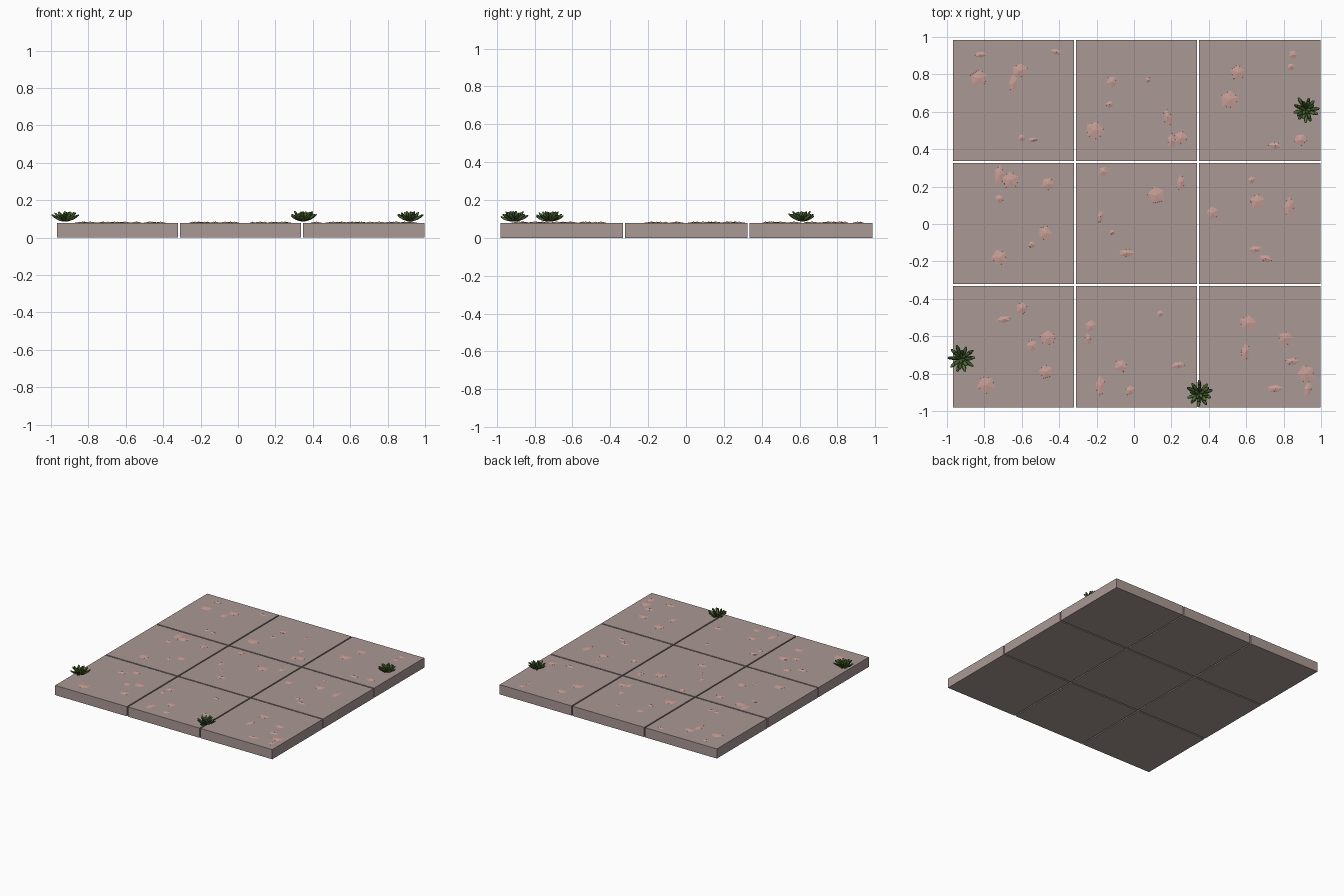
import bpy, bmesh, math, random
from mathutils import Matrix, Vector

if "Cube" in bpy.data.objects:
    bpy.data.objects.remove(bpy.data.objects["Cube"])

random.seed(4)
TOP = 0.079


def material(name, rgb):
    m = bpy.data.materials.new(name)
    m.diffuse_color = (*rgb, 1)
    m.use_nodes = True
    m.node_tree.nodes["Principled BSDF"].inputs["Base Color"].default_value = m.diffuse_color
    return m


stone = material("stone", (0.40, 0.315, 0.295))
pink = material("pink_chip", (0.57, 0.34, 0.305))
green = material("leaf_green", (0.09, 0.16, 0.035))
dark = material("leaf_dark", (0.045, 0.09, 0.025))


def finish(bm, name, mats):
    me = bpy.data.meshes.new(name)
    bm.to_mesh(me)
    bm.free()
    ob = bpy.data.objects.new(name, me)
    bpy.context.collection.objects.link(ob)
    for m in mats:
        me.materials.append(m)
    return ob


# Nine square paving slabs with narrow gaps
for row in range(3):
    for col in range(3):
        bm = bmesh.new()
        x, y = 0.014 + (col - 1) * 0.658, 0.002 + (row - 1) * 0.658
        bmesh.ops.create_cube(bm, size=1, matrix=Matrix.Translation((x, y, TOP / 2))
                              @ Matrix.Diagonal((0.648, 0.648, TOP, 1)))
        finish(bm, f"slab_{row}_{col}", [stone])

# Rounded stone chips: x, y, radius
round_chips = [
    (-.83, .78, .05), (-.61, .82, .045), (-.60, .46, .02), (-.12, .76, .032),
    (-.13, .64, .022), (.075, .77, .015), (-.21, .50, .05), (.25, .46, .038),
    (.555, .81, .04), (.51, .665, .05), (.85, .905, .025), (.84, .84, .02),
    (.89, .45, .033), (-.66, .235, .045), (-.46, .215, .035), (-.72, .135, .025),
    (-.475, -.05, .043), (-.545, -.11, .02), (-.72, -.18, .042), (-.165, .28, .028),
    (.12, .155, .05), (-.115, -.045, .015), (.63, .235, .022), (.66, .12, .042),
    (.42, .06, .036), (-.60, -.45, .032), (-.545, -.65, .032), (-.46, -.61, .045),
    (-.47, -.79, .04), (-.79, -.86, .048), (-.23, -.545, .033), (-.07, -.76, .035),
    (-.02, -.89, .03), (.14, -.48, .02), (.61, -.53, .043), (.81, -.61, .042),
    (.92, -.80, .048)]
# Sliver chips: x, y, half length, grouped by direction
upright = [(-.645, .75, .052), (.18, .57, .048), (.20, .44, .045), (-.72, .26, .058),
           (.25, .22, .045), (-.18, .04, .035), (.83, .09, .058), (-.245, -.615, .036),
           (-.18, -.865, .058), (.595, -.685, .05), (.93, -.885, .045)]
level = [(-.82, .905, .035), (-.415, .92, .035), (-.54, .45, .028), (.755, .42, .04),
         (-.04, -.155, .045), (.65, -.135, .04), (.705, -.185, .04), (-.695, -.51, .042),
         (.235, -.755, .04), (.845, -.735, .042), (.755, -.88, .045)]

bm = bmesh.new()


def chip(x, y, rx, ry, turn):
    m = (Matrix.Translation((x, y, TOP - 0.005)) @ Matrix.Rotation(turn, 4, "Z")
         @ Matrix.Diagonal((rx, ry, 0.0105, 1))
         @ Matrix.Rotation(random.uniform(0, 6.28), 4, "Z"))
    bmesh.ops.create_icosphere(bm, subdivisions=1, radius=1.1, matrix=m)


for x, y, r in round_chips:
    chip(x, y, r, r * random.uniform(0.85, 1.1), random.uniform(0, 3.14))
for group, base in ((upright, math.pi / 2), (level, 0)):
    for x, y, r in group:
        chip(x, y, r, r * 0.47, base + random.uniform(-0.25, 0.2))
finish(bm, "stone_chips", [pink])


# Succulent rosettes: rings of plump pointed leaves
def leaf(bm, base, azimuth, lift, length, mat):
    m = (Matrix.Translation(base) @ Matrix.Rotation(azimuth, 4, "Z")
         @ Matrix.Rotation(-lift, 4, "Y") @ Matrix.Translation((length / 2, 0, 0)))
    out = bmesh.ops.create_uvsphere(bm, u_segments=8, v_segments=6, radius=1)
    for v in out["verts"]:
        c = v.co
        taper = 0.85 + 0.3 * c.z
        v.co = m @ Vector((c.z * length / 2, c.x * 0.0105 * taper,
                           c.y * 0.0075 * taper + 0.004 * c.z ** 2))
    for f in {f for v in out["verts"] for f in v.link_faces}:
        f.material_index = mat


def rosette(name, x, y):
    bm = bmesh.new()
    start = random.uniform(0, 6.28)
    rings = ((10, 25, 0.084), (8, 42, 0.076), (5, 62, 0.062))
    for k, (count, lift, length) in enumerate(rings):
        for i in range(count):
            az = start + k * 0.3 + (i + random.uniform(-.18, .18)) * math.tau / count
            leaf(bm, (x, y, TOP + 0.004), az, math.radians(lift + random.uniform(-6, 6)),
                 length * random.uniform(0.93, 1.04), (i + k) % 2)
    ob = finish(bm, name, [green, dark])
    for p in ob.data.polygons:
        p.use_smooth = True


rosette("plant_right", 0.92, 0.61)
rosette("plant_left", -0.922, -0.72)
rosette("plant_front", 0.35, -0.907)
